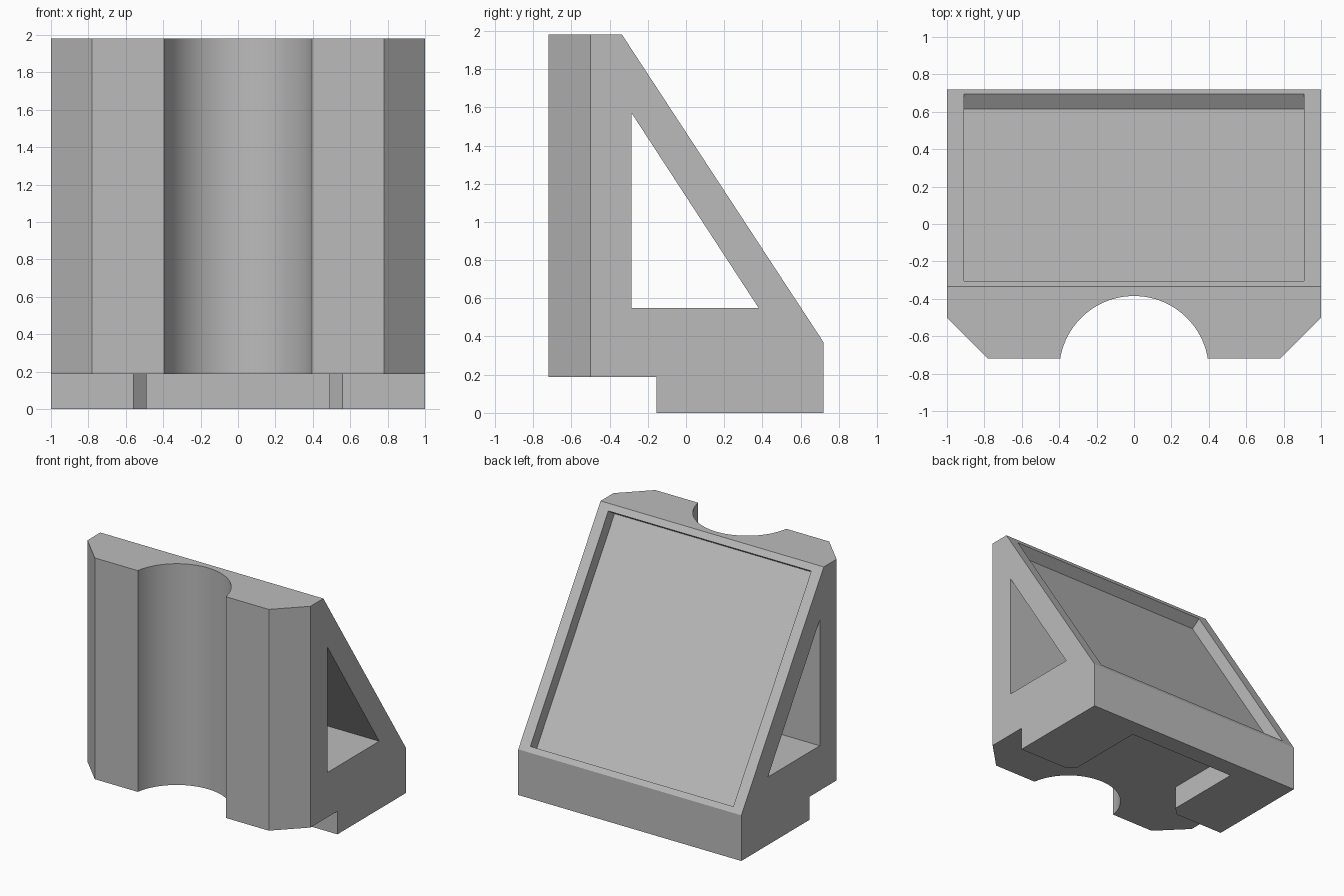
import bpy
import bmesh
import math
from mathutils import Vector

cube = bpy.data.objects.get("Cube")
if cube:
    bpy.data.objects.remove(cube, do_unlink=True)

grey = bpy.data.materials.new("light_grey")
grey.use_nodes = True
colour = (0.5, 0.5, 0.5, 1)
grey.diffuse_color = colour
grey.node_tree.nodes["Principled BSDF"].inputs["Base Color"].default_value = colour


def prism(name, points, axis, low, high):
    """Extrude a 2D outline along x (points are y, z) or z (points are x, y)."""
    bm = bmesh.new()
    if axis == "x":
        verts = [bm.verts.new((low, a, b)) for a, b in points]
        step = Vector((high - low, 0, 0))
    else:
        verts = [bm.verts.new((a, b, low)) for a, b in points]
        step = Vector((0, 0, high - low))
    face = bm.faces.new(verts)
    result = bmesh.ops.extrude_face_region(bm, geom=[face])
    moved = [g for g in result["geom"] if isinstance(g, bmesh.types.BMVert)]
    bmesh.ops.translate(bm, verts=moved, vec=step)
    bmesh.ops.recalc_face_normals(bm, faces=bm.faces)
    mesh = bpy.data.meshes.new(name)
    bm.to_mesh(mesh)
    bm.free()
    mesh.materials.append(grey)
    obj = bpy.data.objects.new(name, mesh)
    bpy.context.collection.objects.link(obj)
    return obj


# Wedge body with a sloping back
top_edge = Vector((-0.335, 1.98))
low_edge = Vector((0.72, 0.37))
body = prism("wedge_stand", [(-0.72, 0), (0.72, 0), low_edge, top_edge, (-0.72, 1.98)],
             "x", -1, 1)

cutters = []

# Front overhang and the flared pocket under the base
half = [(1.2, -1), (1.2, -0.155), (0.56, -0.155), (0.49, -0.09), (0.49, 0.57)]
under = half + [(-x, y) for x, y in reversed(half)]
cutters.append(prism("underside_cutter", under, "z", -0.2, 0.187))

# Chamfered front corners
for side in (-1, 1):
    corner = [(side * x, y) for x, y in ((0.68, -0.82), (1.1, -0.4), (1.1, -0.82))]
    cutters.append(prism("corner_cutter", corner, "z", -0.2, 2.2))

# Round channel down the front
ring = [(0.4 * math.cos(math.tau * i / 128), -0.785 + 0.4 * math.sin(math.tau * i / 128))
        for i in range(128)]
cutters.append(prism("channel_cutter", ring, "z", -0.2, 2.2))

# Triangular opening from side to side
cutters.append(prism("window_cutter", [(-0.285, 0.55), (0.38, 0.55), (-0.285, 1.57)],
                     "x", -1.2, 1.2))

# Shallow rectangular recess square to the slope
along = (low_edge - top_edge).normalized()
normal = Vector((-along.y, along.x))
start = top_edge + along * 0.055
end = low_edge - along * 0.046
recess = [start - normal * 0.096, end - normal * 0.096, end + normal * 0.2, start + normal * 0.2]
cutters.append(prism("recess_cutter", recess, "x", -0.91, 0.91))

# Cut the body, then discard the cutters
bpy.ops.object.select_all(action="DESELECT")
bpy.context.view_layer.objects.active = body
body.select_set(True)
for cutter in cutters:
    cutter.hide_render = True
    mod = body.modifiers.new(cutter.name, "BOOLEAN")
    mod.operation = "DIFFERENCE"
    mod.solver = "EXACT"
    mod.object = cutter
    bpy.ops.object.modifier_apply(modifier=mod.name)
    bpy.data.objects.remove(cutter, do_unlink=True)

bpy.ops.object.shade_smooth_by_angle(angle=math.radians(30))
